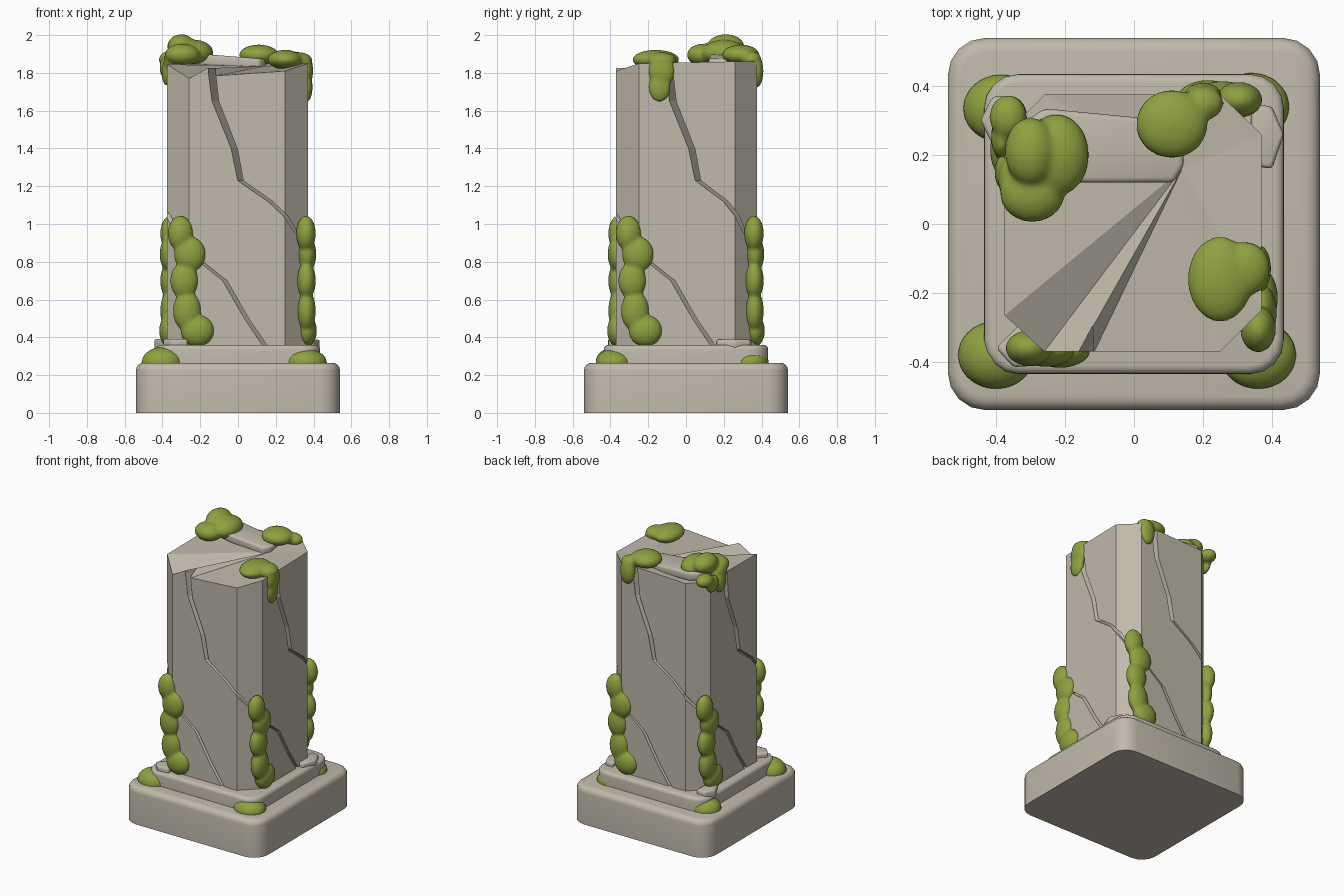
import bpy, bmesh, math, random
from mathutils import Matrix, Vector

if "Cube" in bpy.data.objects:
    bpy.data.objects.remove(bpy.data.objects["Cube"])

random.seed(4)

def material(name, col):
    m = bpy.data.materials.new(name)
    m.diffuse_color = (*col, 1)
    m.use_nodes = True
    m.node_tree.nodes["Principled BSDF"].inputs["Base Color"].default_value = m.diffuse_color
    return m

STONE = material("weathered_stone", (0.53, 0.485, 0.405))
MOSS = material("moss_green", (0.275, 0.355, 0.05))

def make_object(name, bm, mat):
    bmesh.ops.recalc_face_normals(bm, faces=bm.faces)
    me = bpy.data.meshes.new(name)
    bm.to_mesh(me)
    bm.free()
    me.materials.append(mat)
    ob = bpy.data.objects.new(name, me)
    bpy.context.collection.objects.link(ob)
    return ob

def select(ob):
    bpy.ops.object.select_all(action='DESELECT')
    ob.select_set(True)
    bpy.context.view_layer.objects.active = ob

def apply_modifiers(ob):
    select(ob)
    for m in list(ob.modifiers):
        bpy.ops.object.modifier_apply(modifier=m.name)

def smooth(ob, angle=40):
    select(ob)
    bpy.ops.object.shade_smooth_by_angle(angle=math.radians(angle))

def prism(bm, pts, z0, z1):
    lo = [bm.verts.new((x, y, z0)) for x, y in pts]
    hi = [bm.verts.new((x, y, z1)) for x, y in pts]
    n = len(pts)
    bm.faces.new(lo[::-1])
    top = bm.faces.new(hi)
    for i in range(n):
        bm.faces.new((lo[i], lo[(i + 1) % n], hi[(i + 1) % n], hi[i]))
    return top

# Rounded square tiers with softened top rims
def tier(name, half, corner, z0, z1, rim):
    pts = []
    for k in range(4):
        cx = (half - corner) * (1 if k in (0, 3) else -1)
        cy = (half - corner) * (1 if k in (0, 1) else -1)
        for s in range(5):
            a = math.pi / 2 * (k + s / 4)
            pts.append((cx + corner * math.cos(a), cy + corner * math.sin(a)))
    bm = bmesh.new()
    top = prism(bm, pts, z0, z1)
    bmesh.ops.bevel(bm, geom=list(top.edges), offset=rim, segments=4,
                    profile=0.5, affect='EDGES')
    smooth(make_object(name, bm, STONE))

tier("base_plinth", 0.54, 0.11, 0.0, 0.265, 0.04)
tier("upper_step", 0.435, 0.10, 0.25, 0.36, 0.025)

# Chamfered shaft with a broken, sloping top
rim = [(-.375, -.265, 1.845), (-.26, -.37, 1.77), (-.16, -.37, 1.825),
       (-.115, -.37, 1.785), (.25, -.37, 1.81), (.37, -.25, 1.85),
       (.37, .26, 1.86), (.25, .375, 1.86), (.19, .375, 1.86),
       (-.26, .375, 1.845), (-.375, .26, 1.85)]
bm = bmesh.new()
hi = [bm.verts.new(p) for p in rim]
lo = [bm.verts.new((x, y, 0.34)) for x, y, z in rim]
mid = bm.verts.new((.14, .16, 1.835))
bm.faces.new(lo[::-1])
for i in range(11):
    j = (i + 1) % 11
    bm.faces.new((lo[i], lo[j], hi[j], hi[i]))
for a, b in zip((9, 10, 0, 1, 2, 3, 4, 5, 6, 7, 8), (10, 0, 1, 2, 3, 4, 5, 6, 7, 8, 9)):
    bm.faces.new((hi[a], hi[b], mid))
shaft = make_object("broken_shaft", bm, STONE)

# Slanted grooves that follow the faces and chamfers
def surface(x):
    return -0.37 + max(0, abs(x) - 0.25)

def groove(bm, path, rot):
    rings = []
    for x, z, w, d in path:
        l, r = x - w / 2, x + w / 2
        s = surface(x)
        sec = [(l, s - .04), (r, s - .04), (r, s + d), (l, s + .004)]
        rings.append([bm.verts.new(rot @ Vector((a, b, z))) for a, b in sec])
    for p, q in zip(rings, rings[1:]):
        for i in range(4):
            j = (i + 1) % 4
            bm.faces.new((p[i], p[j], q[j], q[i]))
    bm.faces.new(rings[0][::-1])
    bm.faces.new(rings[-1])

bm = bmesh.new()
for k in range(4):
    rot = Matrix.Rotation(k * math.pi / 2, 3, 'Z')
    s = 0.05 if k % 2 else 0
    groove(bm, [(-.142 + s, 1.95, .038, .075), (-.138 + s, 1.80, .038, .075),
                (-.12 + s, 1.65, .035, .07), (-.02 + s, 1.40, .033, .06),
                (.013 + s, 1.23, .03, .055), (.17 + s * .8, 1.12, .026, .045),
                (.25 + s * .4, 1.045, .024, .035), (.312, .95, .014, .02)], rot)
    groove(bm, [(-.29, .87, .014, .02), (-.19, .795, .02, .03), (-.07, .70, .024, .035),
                (.045, .50, .024, .035), (.15, .345, .024, .035)], rot)
cutter = make_object("groove_cutter", bm, STONE)
cutter.hide_render = True
mod = shaft.modifiers.new("cracks", 'BOOLEAN')
mod.operation = 'DIFFERENCE'
mod.solver = 'EXACT'
mod.object = cutter
apply_modifiers(shaft)
bpy.data.objects.remove(cutter)

# Loose stone slabs with softened edges
def slab(name, pts, z0, z1, bevel, slope=0):
    bm = bmesh.new()
    prism(bm, pts, z0, z1)
    for v in bm.verts:
        v.co.z += slope * v.co.x
    ob = make_object(name, bm, STONE)
    m = ob.modifiers.new("soft_edges", 'BEVEL')
    m.width = bevel
    m.segments = 3
    apply_modifiers(ob)
    smooth(ob)

slab("top_slab", [(-.33, .15), (-.15, .12), (.115, .12), (.145, .17), (.14, .28),
                  (0, .31), (-.26, .335), (-.34, .28)], 1.825, 1.885, .015, -.08)
slab("chip_front_left", [(-.40, -.36), (-.35, -.415), (-.27, -.41), (-.26, -.35),
                         (-.33, -.29)], .34, .392, .012)
slab("chip_back_right", [(.34, .17), (.40, .16), (.435, .26), (.40, .34),
                         (.34, .35)], .34, .388, .012)
slab("chip_back_left", [(-.445, .30), (-.40, .21), (-.34, .24), (-.34, .37),
                        (-.41, .37)], .33, .392, .012)

# Moss made of merged blobs: (x, y, z, rx, ry, rz)
def moss(name, blobs, rot=None):
    bm = bmesh.new()
    for x, y, z, rx, ry, rz in blobs:
        m = Matrix.Translation((x, y, z)) @ Matrix.Diagonal((rx, ry, rz, 1))
        if rot:
            m = rot @ m
        bmesh.ops.create_icosphere(bm, subdivisions=3, radius=1, matrix=m)
    ob = make_object(name, bm, MOSS)
    r = ob.modifiers.new("merge", 'REMESH')
    r.mode = 'VOXEL'
    r.voxel_size = 0.01
    s = ob.modifiers.new("soften", 'SMOOTH')
    s.factor = 0.5
    s.iterations = 5
    apply_modifiers(ob)
    smooth(ob, 80)

# Climbing moss, one strand on each face
strand = [(-.305, -.36, .95, .068, .052, .095), (-.255, -.365, .84, .085, .05, .095),
          (-.285, -.362, .70, .075, .05, .10), (-.27, -.362, .54, .075, .05, .11),
          (-.215, -.365, .435, .09, .053, .085)]
for k in range(4):
    moss("climbing_moss_%d" % k, strand, Matrix.Rotation(k * math.pi / 2, 4, 'Z'))

# Cushions on the plinth corners
for i, (x, y, h) in enumerate([(-.40, -.38, .085), (.36, -.38, .075),
                               (-.385, .335, .075), (.34, .34, .075)]):
    moss("corner_moss_%d" % i, [(x, y, .265, .112, .10, h),
                                (x * .97, y * .97, .275, .07, .07, h * .9)])

# Clumps on the broken top and their hanging tufts
moss("crown_moss_left", [(-.225, .20, 1.905, .095, .12, .07), (-.30, .21, 1.94, .075, .10, .065),
                         (-.295, .09, 1.895, .095, .085, .06), (-.35, .13, 1.86, .045, .07, .06),
                         (-.375, .15, 1.80, .03, .055, .07)])
moss("crown_moss_edge", [(-.365, .31, 1.87, .055, .065, .045), (-.385, .25, 1.83, .03, .06, .06)])
moss("crown_moss_back", [(.11, .29, 1.895, .105, .10, .055), (.20, .35, 1.87, .06, .05, .045),
                         (.20, .375, 1.81, .055, .035, .09)])
moss("crown_moss_right", [(.25, -.16, 1.87, .095, .125, .052), (.32, -.13, 1.865, .075, .08, .045),
                          (.36, -.13, 1.81, .038, .072, .085), (.365, -.14, 1.725, .03, .06, .08)])
